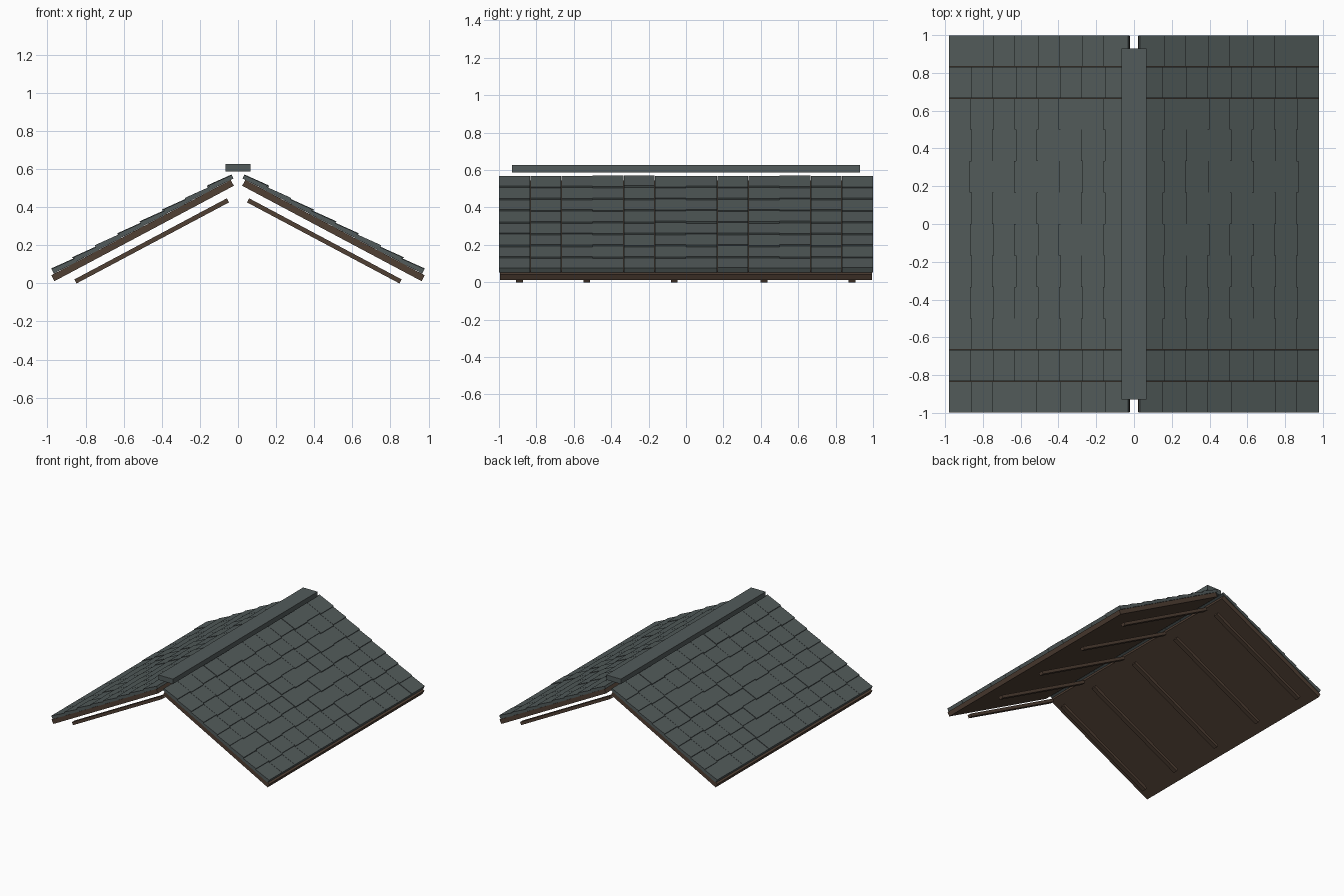
import bpy, bmesh, math, random

if "Cube" in bpy.data.objects:
    bpy.data.objects.remove(bpy.data.objects["Cube"])

A = math.radians(28)
CA, SA = math.cos(A), math.sin(A)
X0, Z0 = 0.022, 0.512          # upper end of the deck underside
LENGTH = 1.066                 # deck length down the slope


def material(name, rgb):
    m = bpy.data.materials.new(name)
    m.diffuse_color = (*rgb, 1)
    m.use_nodes = True
    m.node_tree.nodes["Principled BSDF"].inputs["Base Color"].default_value = m.diffuse_color
    return m


SLATE = material("slate_grey", (0.085, 0.105, 0.104))
WOOD = material("dark_brown_wood", (0.080, 0.050, 0.034))


def to_world(side, s, y, h):
    """s = distance down the slope, h = height square to the slope."""
    return (side * (X0 + s * CA + h * SA), y, Z0 - s * SA + h * CA)


def add_slab(bm, side, s0, s1, y0, y1, upper, lower):
    """Box on the slope; upper and lower are (bottom, top) heights at its ends."""
    profile = [(s0, upper[0]), (s1, lower[0]), (s1, lower[1]), (s0, upper[1])]
    a = [bm.verts.new(to_world(side, s, y0, h)) for s, h in profile]
    b = [bm.verts.new(to_world(side, s, y1, h)) for s, h in profile]
    bm.faces.new(a)
    bm.faces.new(b[::-1])
    for i in range(4):
        j = (i + 1) % 4
        bm.faces.new((a[j], a[i], b[i], b[j]))


def finish(bm, name, mat):
    bmesh.ops.recalc_face_normals(bm, faces=bm.faces)
    me = bpy.data.meshes.new(name)
    bm.to_mesh(me)
    bm.free()
    me.materials.append(mat)
    ob = bpy.data.objects.new(name, me)
    bpy.context.collection.objects.link(ob)


for side, label in ((-1, "left"), (1, "right")):
    # Wooden deck board
    bm = bmesh.new()
    add_slab(bm, side, 0, LENGTH, -0.995, 0.995, (0, 0.035), (0, 0.035))
    finish(bm, label + "_deck", WOOD)

    # Rafters hanging just below the deck
    bm = bmesh.new()
    for y in (-0.89, -0.53, -0.063, 0.417, 0.888):
        add_slab(bm, side, 0.063, 0.969, y - 0.018, y + 0.018,
                 (-0.065, -0.041), (-0.065, -0.041))
    finish(bm, label + "_rafters", WOOD)

    # Eight courses of twelve overlapping shingles, staggered a little
    rng = random.Random(4)
    bm = bmesh.new()
    pitch, width = 1.067 / 8, 2 / 12
    for row in range(8):
        for col in range(12):
            s0 = -0.017 + row * pitch
            s1 = s0 + pitch + (0.008 if (row + col) % 2 and row < 7 else 0)
            lift = rng.choice((0, 0, 0, 0.003))
            y0 = -1 + col * width
            add_slab(bm, side, s0, s1, y0 + 0.001, y0 + width - 0.001,
                     (0.035, 0.055 + lift), (0.037, 0.064 + lift))
    finish(bm, label + "_shingles", SLATE)

# Ridge cap
bpy.ops.mesh.primitive_cube_add(size=1, location=(0, 0, 0.606))
cap = bpy.context.object
cap.name = "ridge_cap"
cap.scale = (0.13, 1.86, 0.04)
bpy.ops.object.transform_apply(location=False, rotation=False, scale=True)
cap.data.materials.append(SLATE)
